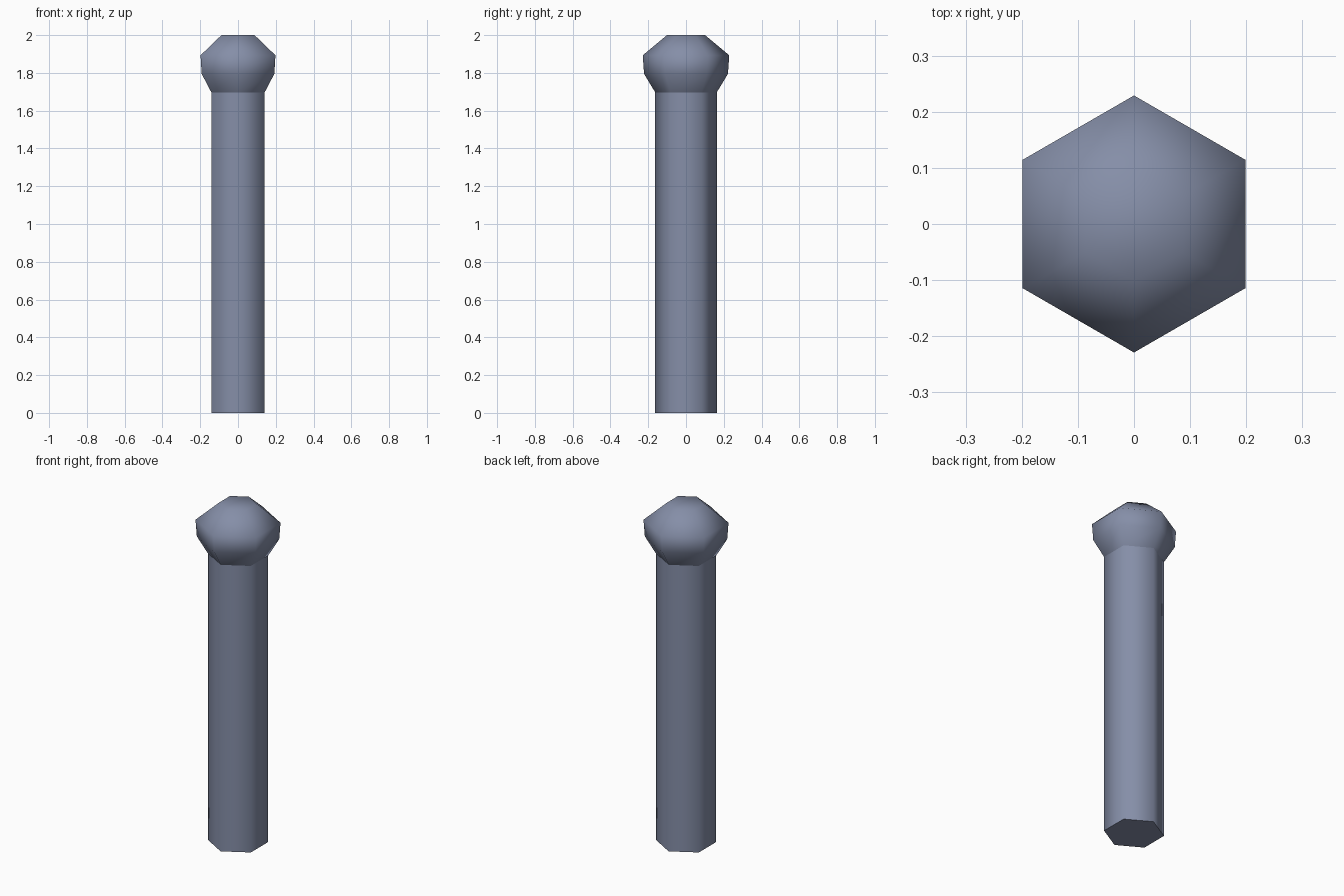
import bpy, bmesh, math

if "Cube" in bpy.data.objects:
    bpy.data.objects.remove(bpy.data.objects["Cube"])

SIDES = 6

# Slate blue-grey
slate = bpy.data.materials.new("slate")
slate.diffuse_color = (0.235, 0.272, 0.39, 1)
slate.use_nodes = True
slate.node_tree.nodes["Principled BSDF"].inputs["Base Color"].default_value = slate.diffuse_color


def lathe(name, profile, cap_bottom=False, cap_top=False):
    """Six-sided solid from (radius, z) rings, corners on the y axis."""
    bm = bmesh.new()
    rings = []
    for r, z in profile:
        rings.append([bm.verts.new((r * math.cos(a), r * math.sin(a), z))
                      for a in (math.pi / 2 + i * math.tau / SIDES for i in range(SIDES))])
    for low, high in zip(rings, rings[1:]):
        for i in range(SIDES):
            j = (i + 1) % SIDES
            bm.faces.new((low[i], low[j], high[j], high[i]))
    if cap_bottom:
        bm.faces.new(rings[0][::-1])
    if cap_top:
        bm.faces.new(rings[-1])
    mesh = bpy.data.meshes.new(name)
    bm.to_mesh(mesh)
    bm.free()
    mesh.materials.append(slate)
    obj = bpy.data.objects.new(name, mesh)
    bpy.context.collection.objects.link(obj)
    # Smooth around the sides, crisp at the base rim
    bpy.ops.object.select_all(action='DESELECT')
    obj.select_set(True)
    bpy.context.view_layer.objects.active = obj
    bpy.ops.object.shade_smooth_by_angle(angle=math.radians(65))
    return obj


# Straight post
lathe("post_shaft", [(0.163, 0), (0.163, 1.697)], cap_bottom=True)

# Rounded knob, meeting the shaft at a crisp neck
lathe("post_knob", [(0.163, 1.697), (0.222, 1.795), (0.229, 1.893), (0.101, 2.0)],
      cap_top=True)
